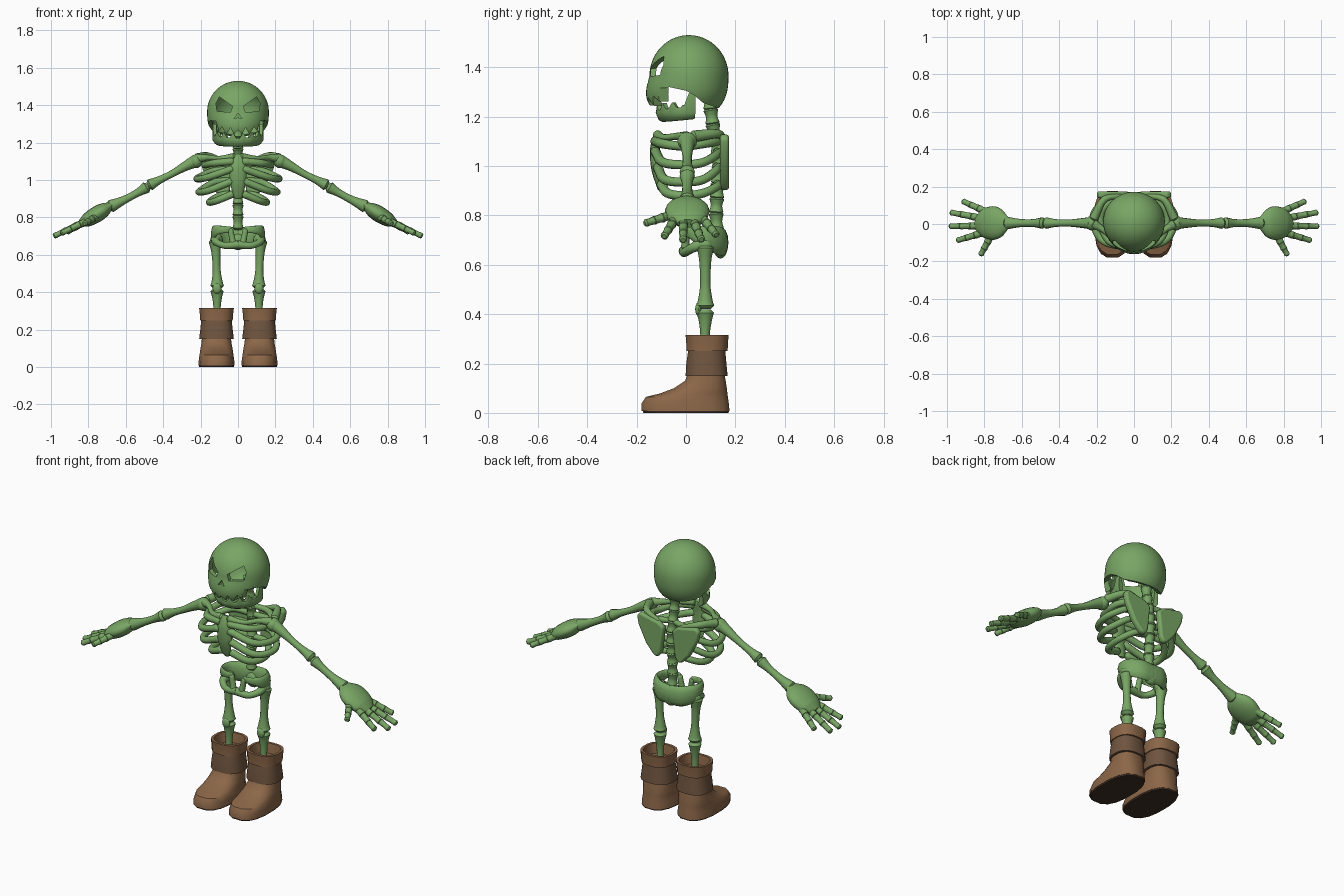
import bpy, bmesh, math
from mathutils import Vector


def material(name, rgb):
    m = bpy.data.materials.new(name)
    m.diffuse_color = (*rgb, 1)
    return m


GREEN = material("green_bone", (0.19, 0.38, 0.13))
BROWN = material("brown_leather", (0.26, 0.135, 0.065))
STRAP = material("dark_leather", (0.16, 0.09, 0.05))
SOLE = material("sole_leather", (0.05, 0.03, 0.02))


def finish(bm, name, mat=GREEN, mirror=False, angle=45):
    if mirror:
        dup = bmesh.ops.duplicate(bm, geom=bm.verts[:] + bm.edges[:] + bm.faces[:])
        for g in dup["geom"]:
            if isinstance(g, bmesh.types.BMVert):
                g.co.x *= -1
    bmesh.ops.recalc_face_normals(bm, faces=bm.faces[:])
    me = bpy.data.meshes.new(name)
    bm.to_mesh(me)
    bm.free()
    me.materials.append(mat)
    me.shade_smooth()
    me.set_sharp_from_angle(angle=math.radians(angle))
    ob = bpy.data.objects.new(name, me)
    bpy.context.collection.objects.link(ob)
    return ob


def loft(bm, rings, close=False):
    rows = [[bm.verts.new(p) for p in r] for r in rings]
    n = len(rows[0])
    pairs = list(zip(rows, rows[1:] + rows[:1])) if close else list(zip(rows, rows[1:]))
    for a, b in pairs:
        for i in range(n):
            bm.faces.new((a[i], a[(i + 1) % n], b[(i + 1) % n], b[i]))
    if not close:
        bm.faces.new(rows[0])
        bm.faces.new(rows[-1])


def tube(bm, pts, ref=(0, 0, 1), flat=1.0, steps=5, sides=12):
    """Smooth tapered bone through (x, y, z, radius) points with rounded ends."""
    P = [Vector(p) for p in pts]
    P = [2 * P[0] - P[1]] + P + [2 * P[-1] - P[-2]]
    path = []
    for i in range(1, len(P) - 2):
        a, b, c, d = P[i - 1:i + 3]
        for k in range(steps):
            t = k / steps
            path.append(0.5 * (2 * b + (c - a) * t + (2 * a - 5 * b + 4 * c - d) * t * t
                               + (3 * b - a - 3 * c + d) * t ** 3))
    path.append(P[-2])
    ctr = [p.xyz for p in path]
    rad = [max(p[3], 0.004) for p in path]
    t0, t1 = (ctr[0] - ctr[1]).normalized(), (ctr[-1] - ctr[-2]).normalized()
    ctr = [ctr[0] + t0 * rad[0] * 0.4] + ctr + [ctr[-1] + t1 * rad[-1] * 0.4]
    rad = [rad[0] * 0.6] + rad + [rad[-1] * 0.6]
    rings = []
    for i, c in enumerate(ctr):
        t = (ctr[min(i + 1, len(ctr) - 1)] - ctr[max(i - 1, 0)]).normalized()
        u = t.cross(Vector(ref)).normalized()
        v = t.cross(u)
        rings.append([c + rad[i] * (u * flat * math.cos(a) + v * math.sin(a))
                      for a in (2 * math.pi * k / sides for k in range(sides))])
    loft(bm, rings)


def ball(bm, center, size, seg=16):
    new = bmesh.ops.create_uvsphere(bm, u_segments=seg, v_segments=seg // 2, radius=1)["verts"]
    for v in new:
        v.co = Vector(center) + Vector(a * b for a, b in zip(v.co, size))


def prism(poly, axis, lo, hi):
    """Extruded polygon: axis 'y' takes (x, z) points, axis 'x' takes (y, z) points."""
    bm = bmesh.new()
    put = (lambda p, d: (p[0], d, p[1])) if axis == "y" else (lambda p, d: (d, p[0], p[1]))
    loft(bm, [[put(p, lo) for p in poly], [put(p, hi) for p in poly]])
    return bm


def bake(ob):
    me = bpy.data.meshes.new_from_object(ob.evaluated_get(bpy.context.evaluated_depsgraph_get()))
    ob.modifiers.clear()
    ob.data = me


# Skull: hollow egg shell with eyes, nose, teeth and open underside cut out
bm = bmesh.new()
bmesh.ops.create_uvsphere(bm, u_segments=48, v_segments=32, radius=1)
for v in bm.verts:
    x, y, z = v.co
    if z < 0:
        rho = math.hypot(x, y)
        k = math.sqrt(max(0, 1 - abs(z) ** 2.6)) / rho if rho > 1e-4 else 1
        x, y = x * k, y * k
        if y < 0:
            y += 0.35 * y * -z
    v.co = (0.165 * x, 0.012 + 0.16 * y, 1.365 + (0.165 if z > 0 else 0.18) * z)
skull = finish(bm, "skull")
shell = skull.modifiers.new("shell", "SOLIDIFY")
shell.thickness, shell.offset = 0.022, -1
eye = [(0.03, 1.395), (0.10, 1.445), (0.118, 1.41), (0.112, 1.368), (0.04, 1.362)]
teeth = [(0, 1.27), (0.022, 1.245), (0.04, 1.28), (0.062, 1.243), (0.085, 1.285),
         (0.102, 1.262), (0.118, 1.315), (0.25, 1.325)]
mouth = [(-x, z) for x, z in teeth[:0:-1]] + teeth + [(0.25, 1.1), (-0.25, 1.1)]
under = [(-0.07, 1.32), (0.0, 1.305), (0.035, 1.285), (0.07, 1.255), (0.13, 1.235),
         (0.25, 1.235), (0.25, 1.1), (-0.07, 1.1)]
cuts = [prism(eye, "y", -0.3, 0.0), prism([(-x, z) for x, z in eye], "y", -0.3, 0.0),
        prism([(0, 1.358), (0.022, 1.328), (0, 1.335), (-0.022, 1.328)], "y", -0.3, -0.05),
        prism(mouth, "y", -0.3, -0.06), prism(under, "x", -0.3, 0.3)]
cutters = []
for c in cuts:
    cutter = finish(c, "cutter")
    cutter.hide_render = True
    mod = skull.modifiers.new("cut", "BOOLEAN")
    mod.operation, mod.solver, mod.object = "DIFFERENCE", "EXACT", cutter
    cutters.append(cutter)
bake(skull)
for c in cutters:
    bpy.data.objects.remove(c)
skull.data.set_sharp_from_angle(angle=math.radians(40))

# Lower jaw: U-shaped band with pointed teeth and rising hinges
bm = bmesh.new()
rings = []
for i in range(-36, 37):
    a = math.radians(i * 2.7)
    s, c, f = math.sin(a), math.cos(a), abs(i) / 36
    tooth = max(0, 1 - abs((f * 4.2) % 1 - 0.5) * 3)
    top = 1.222 + 0.02 * f + 0.028 * tooth
    if f > 0.8:
        top = 1.24 + 0.06 * min(1, (f - 0.8) / 0.1)
    low = 1.178 + 0.012 * f * f
    rings.append([(k * 0.134 * s, 0.02 - k * 0.14 * c, z) for k, z in
                  ((1, top), (1.02, 1.215), (0.93, low + 0.008), (0.83, low), (0.72, low + 0.012),
                   (0.8, 1.215), (0.86, top))])
loft(bm, rings)
finish(bm, "lower_jaw", angle=50)

# Spine: stacked waisted vertebrae
bm = bmesh.new()
spine = [Vector((0, y, z)) for y, z in ((0.095, 1.29), (0.1, 1.23), (0.108, 1.17), (0.12, 1.11),
         (0.13, 1.05), (0.133, 0.99), (0.13, 0.93), (0.125, 0.87), (0.122, 0.81), (0.125, 0.74))]
for a, b in zip(spine, spine[1:]):
    tube(bm, [(*a.lerp(b, t), r) for t, r in ((0.08, 0.03), (0.5, 0.023), (0.92, 0.029))],
         ref=(1, 0, 0), steps=3)
finish(bm, "spine")

# Ribs: (side reach, spine z, side z, front z, front y)
bm = bmesh.new()
for w, zs, zm, zf, yf in ((0.175, 1.11, 1.08, 1.10, -0.125), (0.215, 1.06, 1.005, 1.06, -0.125),
                          (0.205, 1.0, 0.935, 0.995, -0.115), (0.15, 0.93, 0.88, 0.925, -0.10)):
    tube(bm, [(0.01, 0.125, zs, 0.015), (w * 0.6, 0.13, zs - 0.01, 0.017),
              (w * 0.97, 0.07, zm + 0.01, 0.018), (w, -0.01, zm, 0.018),
              (w * 0.75, yf * 0.75, zm + 0.01, 0.019), (0.03, yf, zf, 0.02)])
finish(bm, "ribs", mirror=True)

# Breastbone
bm = bmesh.new()
tube(bm, [(0, -0.115, 1.125, 0.035), (0, -0.125, 1.07, 0.045), (0, -0.122, 0.99, 0.042),
          (0, -0.105, 0.91, 0.025)], ref=(1, 0, 0), flat=0.45)
finish(bm, "breastbone")

# Collarbones and shoulder spines
bm = bmesh.new()
tube(bm, [(0.02, -0.115, 1.125, 0.02), (0.1, -0.09, 1.115, 0.014), (0.16, -0.035, 1.12, 0.015),
          (0.215, 0.0, 1.115, 0.026)])
tube(bm, [(0.07, 0.15, 1.10, 0.012), (0.16, 0.13, 1.13, 0.018), (0.215, 0.03, 1.12, 0.024)])
finish(bm, "collarbones", mirror=True)

# Shoulder blades: bevelled triangular plates
bm = prism([(0.028, 1.08), (0.06, 1.105), (0.18, 1.13), (0.2, 1.11), (0.19, 1.06), (0.14, 0.96),
            (0.09, 0.905), (0.065, 0.9), (0.045, 0.93)], "y", 0.138, 0.174)
blades = finish(bm, "shoulder_blades", mirror=True)
bev = blades.modifiers.new("bevel", "BEVEL")
bev.width, bev.segments = 0.012, 3
bake(blades)

# Arms
bm = bmesh.new()
Y = (0, 1, 0)
ball(bm, (0.225, 0.005, 1.1), (0.035, 0.04, 0.037))
tube(bm, [(0.23, 0.005, 1.1, 0.034), (0.28, 0.005, 1.075, 0.026), (0.35, 0.005, 1.035, 0.019),
          (0.42, 0.005, 1.0, 0.021), (0.47, 0.005, 0.975, 0.031)], ref=Y)
tube(bm, [(0.49, 0.005, 0.96, 0.031), (0.54, 0.005, 0.93, 0.021), (0.61, 0.005, 0.893, 0.022),
          (0.68, 0.005, 0.86, 0.034)], ref=Y)
finish(bm, "arms", mirror=True)

# Hands: flattened palm, four fingers and a thumb, each of three segments
bm = bmesh.new()
tube(bm, [(0.685, 0.005, 0.862, 0.045), (0.715, 0.005, 0.842, 0.078), (0.755, 0.005, 0.817, 0.09),
          (0.80, 0.005, 0.79, 0.08), (0.82, 0.005, 0.779, 0.065)], ref=Y, flat=0.48, sides=20)
for base, tip in (((0.79, 0.065, 0.79), (0.915, 0.122, 0.722)), ((0.81, 0.03, 0.78), (0.98, 0.062, 0.702)),
                  ((0.815, -0.01, 0.78), (0.985, -0.012, 0.70)), ((0.80, -0.045, 0.785), (0.945, -0.088, 0.715)),
                  ((0.765, -0.065, 0.80), (0.82, -0.165, 0.768))):
    a, b = Vector(base), Vector(tip)
    for i in range(3):
        r = 0.021 - 0.002 * i
        tube(bm, [(*a.lerp(b, (i + t) / 3), r * k) for t, k in ((0.0, 1), (0.5, 0.85), (0.93, 0.95))],
             steps=2, sides=10)
finish(bm, "hands", mirror=True)

# Pelvis: tall wrapped hip wall, lower loop and tailbone
bm = bmesh.new()
tube(bm, [(0.0, 0.15, 0.69, 0.055), (0.07, 0.14, 0.695, 0.058), (0.122, 0.09, 0.71, 0.05),
          (0.122, 0.03, 0.728, 0.03), (0.085, -0.002, 0.735, 0.02), (0.04, 0.0, 0.733, 0.018)], flat=0.4)
tube(bm, [(0.115, 0.075, 0.69, 0.03), (0.118, 0.03, 0.67, 0.02), (0.07, -0.005, 0.65, 0.018),
          (0.0, -0.008, 0.655, 0.022)])
tube(bm, [(0.04, 0.0, 0.733, 0.015), (0.032, -0.002, 0.69, 0.016), (0.025, -0.005, 0.655, 0.018)], ref=Y)
ball(bm, (0.0, 0.14, 0.67), (0.045, 0.028, 0.045))
finish(bm, "pelvis", mirror=True)

# Legs
bm = bmesh.new()
ball(bm, (0.115, 0.078, 0.68), (0.034, 0.034, 0.034))
tube(bm, [(0.122, 0.078, 0.67, 0.034), (0.118, 0.078, 0.61, 0.024), (0.114, 0.078, 0.52, 0.021),
          (0.112, 0.078, 0.46, 0.029), (0.112, 0.078, 0.435, 0.036)], ref=Y)
tube(bm, [(0.112, 0.078, 0.405, 0.035), (0.112, 0.078, 0.37, 0.026), (0.112, 0.077, 0.31, 0.019),
          (0.112, 0.077, 0.2, 0.02)], ref=Y)
ball(bm, (0.112, 0.05, 0.42), (0.024, 0.013, 0.028), 12)
finish(bm, "legs", mirror=True)


def boot_part(name, levels, mat, sides=16):
    """Loft of rounded outlines: (z, front y, back y, half width)."""
    bm = bmesh.new()
    rings = []
    for z, yf, yb, w in levels:
        ring = []
        for k in range(sides):
            a = 2 * math.pi * (k + 0.5) / sides
            c, s = math.cos(a), math.sin(a)
            ring.append((0.115 + w * math.copysign(abs(c) ** 0.75, c),
                         (yf + yb) / 2 + (yb - yf) / 2 * math.copysign(abs(s) ** 0.8, s), z))
        rings.append(ring)
    loft(bm, rings)
    finish(bm, name, mat, mirror=True, angle=35)


# Boots: sole, foot, strap and folded cuff with a hollow opening
boot_part("boot_soles", [(0, -0.175, 0.175, 0.094), (0.012, -0.18, 0.178, 0.097)], SOLE)
boot_part("boot_feet", [(0.008, -0.183, 0.179, 0.098), (0.04, -0.182, 0.176, 0.096),
                        (0.065, -0.165, 0.172, 0.092), (0.078, -0.11, 0.17, 0.09),
                        (0.1, -0.05, 0.167, 0.087), (0.13, -0.005, 0.162, 0.081),
                        (0.17, 0.01, 0.155, 0.078)], BROWN)
boot_part("boot_straps", [(0.15, 0.005, 0.16, 0.08), (0.15, -0.003, 0.17, 0.094),
                          (0.2, 0.0, 0.165, 0.088), (0.255, 0.008, 0.16, 0.082)], STRAP)
boot_part("boot_cuffs", [(0.25, 0.015, 0.155, 0.075), (0.25, 0.0, 0.17, 0.088), (0.28, 0.0, 0.171, 0.09),
                         (0.315, -0.003, 0.174, 0.094), (0.315, 0.012, 0.16, 0.08),
                         (0.26, 0.02, 0.15, 0.07)], BROWN)
